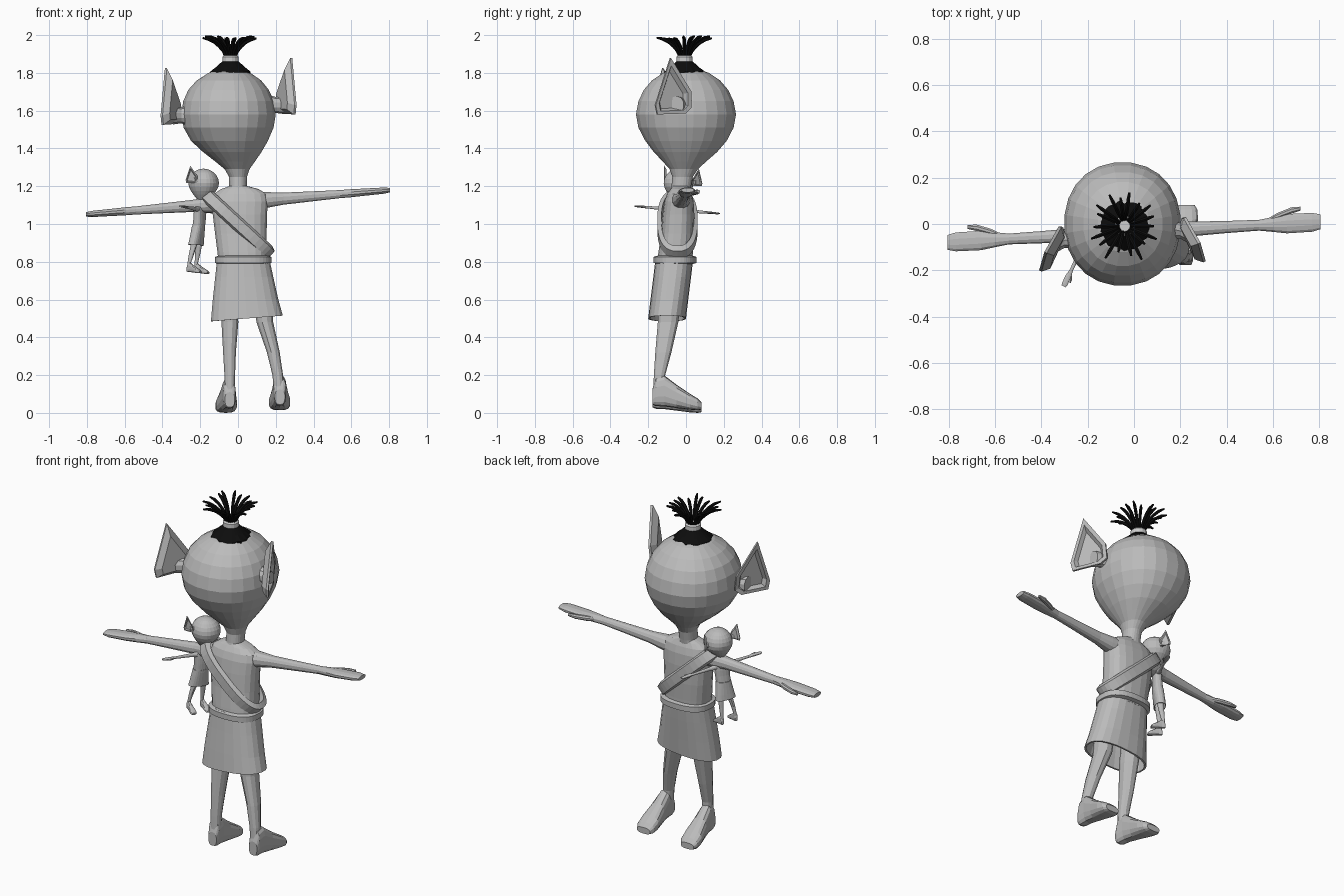
import bpy, bmesh, math, random
from mathutils import Vector as V, Matrix

if "Cube" in bpy.data.objects:
    bpy.data.objects.remove(bpy.data.objects["Cube"])

random.seed(4)


def material(name, c):
    m = bpy.data.materials.new(name)
    m.diffuse_color = (c, c, c, 1)
    m.use_nodes = True
    m.node_tree.nodes["Principled BSDF"].inputs["Base Color"].default_value = m.diffuse_color
    return m


GREY = material("clay grey", 0.5)
LIGHT = material("light grey", 0.62)
BLACK = material("hair black", 0.004)


def loft(bm, rings, n=16, power=2.0):
    """Skin superellipse rings (centre, u, v) and cap both ends."""
    loops = []
    for c, u, v in rings:
        loop = []
        for i in range(n):
            a = 2 * math.pi * (i + 0.5) / n
            ca, sa = math.cos(a), math.sin(a)
            p = (V(c) + V(u) * math.copysign(abs(ca) ** (2 / power), ca)
                 + V(v) * math.copysign(abs(sa) ** (2 / power), sa))
            loop.append(bm.verts.new(p))
        loops.append(loop)
    for a, b in zip(loops, loops[1:]):
        for i in range(n):
            j = (i + 1) % n
            bm.faces.new((a[i], a[j], b[j], b[i]))
    bm.faces.new(loops[0])
    bm.faces.new(loops[-1])


def level(rows):
    """Horizontal rings from (z, cx, cy, rx, ry)."""
    return [((cx, cy, z), (rx, 0, 0), (0, ry, 0)) for z, cx, cy, rx, ry in rows]


def finish(bm, name, mat, M=None):
    bmesh.ops.recalc_face_normals(bm, faces=bm.faces)
    me = bpy.data.meshes.new(name)
    bm.to_mesh(me)
    bm.free()
    if M:
        me.transform(M)
    me.materials.append(mat)
    ob = bpy.data.objects.new(name, me)
    bpy.context.collection.objects.link(ob)
    return ob


def ear(bm, side):
    """Triangular bowl-shaped ear on a short stem; the left one sits lower."""
    def place(p):
        return V(p) if side > 0 else V((-0.1 - p[0], p[1] - 0.04, p[2] - 0.055))
    out = V((0.87, 0.49, 0))
    rim = [V(p) for p in ((0.287, -0.08, 1.88), (0.225, 0.03, 1.70), (0.215, 0.03, 1.615),
                          (0.235, 0.0, 1.585), (0.305, -0.15, 1.58), (0.31, -0.16, 1.63))]
    mid = V((0.265, -0.07, 1.67))
    steps = [(0.3, -0.04), (0.0, -0.012), (0.0, 0.0), (0.2, 0.0), (0.35, -0.022)]
    loops = [[bm.verts.new(place(p.lerp(mid, t) + out * d)) for p in rim] for t, d in steps]
    for a, b in zip(loops, loops[1:]):
        for i in range(6):
            j = (i + 1) % 6
            bm.faces.new((a[i], a[j], b[j], b[i]))
    bm.faces.new(loops[0])
    bm.faces.new(loops[-1])
    loft(bm, [(place((x, y, 1.63)), (0, r, 0), (0, 0, r * 1.2))
              for x, y, r in ((0.15, -0.02, 0.05), (0.2, -0.03, 0.035), (0.245, -0.05, 0.04))], 10)


def figure(prefix, M):
    # balloon head running down into the neck
    bm = bmesh.new()
    loft(bm, level([(1.15, .0, -.035, .07, .055), (1.2, .0, -.025, .047, .052),
                    (1.25, .0, -.018, .048, .055), (1.29, -.005, -.012, .066, .075),
                    (1.33, -.015, -.008, .105, .115), (1.38, -.03, -.003, .155, .168),
                    (1.44, -.045, 0, .205, .217), (1.51, -.05, 0, .24, .254),
                    (1.58, -.05, 0, .252, .267), (1.65, -.05, 0, .242, .254),
                    (1.71, -.05, 0, .215, .225), (1.76, -.048, 0, .172, .182),
                    (1.8, -.045, 0, .112, .122), (1.822, -.042, 0, .055, .06),
                    (1.828, -.04, 0, .015, .015)]), 24, 2.15)
    finish(bm, prefix + "head", GREY, M)

    # ears
    for side, word in ((1, "right"), (-1, "left")):
        bm = bmesh.new()
        ear(bm, side)
        finish(bm, prefix + word + "_ear", GREY, M)

    # torso
    bm = bmesh.new()
    loft(bm, level([(.78, .028, -.06, .13, .095), (.85, .022, -.055, .132, .092),
                    (.95, .015, -.045, .138, .088), (1.05, .01, -.04, .145, .085),
                    (1.12, .01, -.037, .15, .078), (1.16, .012, -.035, .14, .066),
                    (1.185, .01, -.032, .1, .052), (1.2, .003, -.028, .05, .045)]), 20, 2.5)
    finish(bm, prefix + "torso", GREY, M)

    # hollow flared skirt, lower hem slightly tilted
    bm = bmesh.new()
    rows = [(.83, .027, -.06, .137, .1), (.72, .033, -.073, .155, .1), (.6, .04, -.088, .175, .1),
            (.5, .047, -.1, .192, .1), (.5, .047, -.1, .182, .09), (.6, .04, -.088, .165, .09),
            (.77, .03, -.066, .14, .09)]
    loft(bm, [(c, (u[0], 0, .015 if c[2] < .55 else 0), v) for c, u, v in level(rows)], 22, 2.4)
    finish(bm, prefix + "skirt", GREY, M)

    # arms with flat mitten hands and thumbs
    for s, word in ((1, "right"), (-1, "left")):
        def ring(x, dy, ry, rz):
            x *= s
            return ((x, -.035 + .055 * x + dy, 1.115 + .08 * x), (0, ry, 0), (0, 0, rz))
        bm = bmesh.new()
        loft(bm, [ring(*r) for r in ((.07, 0, .055, .05), (.16, 0, .045, .042), (.24, 0, .033, .033),
                                     (.4, 0, .027, .027), (.54, 0, .024, .022), (.6, 0, .033, .022),
                                     (.66, 0, .043, .02), (.77, 0, .042, .017), (.805, 0, .033, .012))], 12, 2.3)
        loft(bm, [ring(*r) for r in ((.57, .012, .012, .012), (.62, .036, .014, .014),
                                     (.68, .056, .015, .013), (.72, .062, .009, .008))], 8)
        finish(bm, prefix + word + "_arm", GREY, M)

    # legs and wedge feet
    for word, top, knee, ankle, toe, dz in (("right", .142, .187, .222, .22, .014),
                                            ("left", -.043, -.045, -.043, -.066, 0)):
        bm = bmesh.new()
        loft(bm, level([(.62, top - .01, -.085, .05, .062), (.48, top, -.095, .046, .056),
                        (.32, knee, -.12, .035, .044), (.2, (knee + ankle * 2) / 3, -.14, .029, .031),
                        (.06, ankle, -.145, .028, .032)]), 12, 2.2)
        foot = []
        for t, y, lo, hi, w in ((0, -.178, .03, .11, .026), (.1, -.16, .022, .17, .033),
                                (.25, -.115, .02, .185, .036), (.5, -.05, .012, .135, .045),
                                (.8, .02, .003, .088, .057), (.95, .062, 0, .062, .055),
                                (1, .083, .004, .04, .042)):
            foot.append(((ankle + (toe - ankle) * t, y, (lo + hi) / 2 + dz), (w, 0, 0), (0, 0, (hi - lo) / 2)))
        loft(bm, foot, 14, 2.8)
        finish(bm, prefix + word + "_leg", GREY, M)


def band(name, cx, cy, a, b, z0, slope, width, thick, n=36):
    """Closed strap around the torso lying in a tilted plane."""
    bm = bmesh.new()
    up = V((slope, 0, 1)).normalized() * width / 2
    loops = []
    for i in range(n):
        t = 2 * math.pi * i / n
        c, s = math.cos(t), math.sin(t)
        x = math.copysign(abs(c) ** .8, c)
        y = math.copysign(abs(s) ** .8, s)
        loops.append([bm.verts.new(V((cx + (a + o) * x, cy + (b + o) * y, z0 - slope * (a + o) * x)) + up * k)
                      for o, k in ((0, -1), (thick, -.7), (thick, .7), (0, 1))])
    for i in range(n):
        p, q = loops[i], loops[(i + 1) % n]
        for k in range(4):
            m = (k + 1) % 4
            bm.faces.new((p[k], p[m], q[m], q[k]))
    finish(bm, name, GREY)


# main figure and the small copy carried at its side
figure("", Matrix.Identity(4))
figure("doll_", Matrix.Translation((-.2, -.05, .735)) @ Matrix.Rotation(math.radians(-118.6), 4, 'Z')
       @ Matrix.Scale(.305, 4) @ Matrix.Translation((-.01, .035, 0)))

# belt and diagonal sling
band("belt", .028, -.058, .128, .092, .81, 0, .045, .022)
band("sling", .0, -.045, .155, .085, 1.0, .92, .075, .022)

# hair: ragged cap, tie and a fountain of strands
HX, HY = -.04, -.008
bm = bmesh.new()
n = 28
loops = []
for r, z in ((.118, 1.79), (.112, 1.808), (.075, 1.832), (.042, 1.862)):
    loop = []
    for i in range(n):
        rr = r * (random.uniform(.86, 1.0) if r > .1 else 1)
        t = 2 * math.pi * i / n
        loop.append(bm.verts.new((HX + rr * math.cos(t), HY + rr * math.sin(t), z)))
    loops.append(loop)
for a, b in zip(loops, loops[1:]):
    for i in range(n):
        j = (i + 1) % n
        bm.faces.new((a[i], a[j], b[j], b[i]))
bm.faces.new(loops[0])
bm.faces.new(loops[-1])
finish(bm, "hair_cap", BLACK)

bm = bmesh.new()
loft(bm, level([(1.85, HX, HY, .038, .038), (1.858, HX, HY, .044, .044), (1.885, HX, HY, .044, .044),
                (1.893, HX, HY, .036, .036)]), 16)
finish(bm, "hair_tie", LIGHT)

bm = bmesh.new()
count = 18
for i in range(count):
    t = 2 * math.pi * (i + random.uniform(-.2, .2)) / count
    d, side = V((math.cos(t), math.sin(t), 0)), V((-math.sin(t), math.cos(t), 0))
    reach = random.uniform(.115, .165)
    rise = random.uniform(.095, .11)
    rings = []
    for k in range(6):
        f = k / 5
        p = V((HX, HY, 1.885)) + d * (.026 + (reach - .026) * f ** 1.35) + V((0, 0, rise * math.sin(f * 1.5)))
        w = (.007, .008, .009, .009, .009, .005)[k]
        normal = (V((0, 0, 1)) * (.3 + f) - d * (1.1 - f)).normalized()
        rings.append((p, side * w, normal * w))
    loft(bm, rings, 6)
finish(bm, "hair_strands", BLACK)
